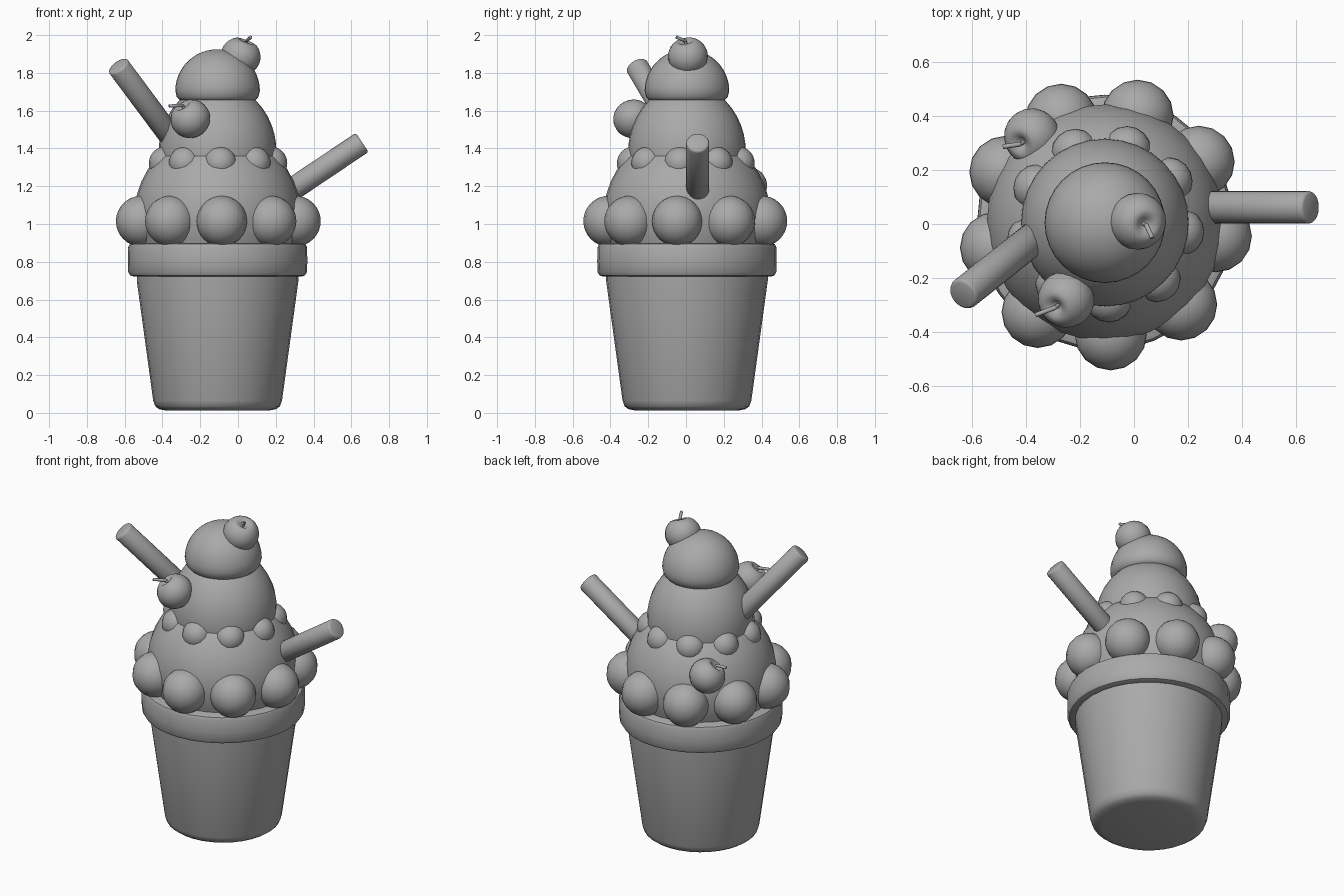
import bpy, bmesh, math
from mathutils import Vector

if "Cube" in bpy.data.objects:
    bpy.data.objects.remove(bpy.data.objects["Cube"])

CX, CY = -0.108, 0.005          # axis of the cup
grey = bpy.data.materials.new("plain grey")
grey.diffuse_color = (0.4, 0.4, 0.4, 1)
grey.use_nodes = True
grey.node_tree.nodes["Principled BSDF"].inputs["Base Color"].default_value = grey.diffuse_color


def finish(name, bm, angle=40):
    bmesh.ops.recalc_face_normals(bm, faces=bm.faces)
    me = bpy.data.meshes.new(name)
    bm.to_mesh(me)
    bm.free()
    ob = bpy.data.objects.new(name, me)
    bpy.context.collection.objects.link(ob)
    me.materials.append(grey)
    bpy.ops.object.select_all(action='DESELECT')
    ob.select_set(True)
    bpy.context.view_layer.objects.active = ob
    bpy.ops.object.shade_smooth_by_angle(angle=math.radians(angle))
    return ob


def lathe(name, profile, loc, axis=(0, 0, 1), seg=32, angle=40):
    """Turn (radius, height) points, bottom to top, about an axis."""
    bm = bmesh.new()
    rot = Vector((0, 0, 1)).rotation_difference(Vector(axis))
    loc = Vector(loc)
    rings = []
    for r, z in profile:
        if r < 1e-5:
            rings.append([bm.verts.new(loc + rot @ Vector((0, 0, z)))])
        else:
            rings.append([bm.verts.new(loc + rot @ Vector((
                r * math.cos(2 * math.pi * i / seg),
                r * math.sin(2 * math.pi * i / seg), z))) for i in range(seg)])
    for a, b in zip(rings, rings[1:]):
        for i in range(seg):
            j = (i + 1) % seg
            quad = [a[i % len(a)], a[j % len(a)], b[j % len(b)], b[i % len(b)]]
            bm.faces.new(list(dict.fromkeys(quad)))
    return finish(name, bm, angle)


def arc(r, h, z0, start, end=90, n=12):
    """Part of an ellipse from a start angle up to an end angle."""
    pts = []
    for k in range(n + 1):
        a = math.radians(start + (end - start) * k / n)
        pts.append((max(0, r * math.cos(a)), z0 + h * math.sin(a)))
    return pts


def rod(name, a, b, r, bevel, seg=20):
    a, b = Vector(a), Vector(b)
    n = (b - a).length
    lathe(name, [(0, 0), (r - bevel, 0), (r, bevel), (r, n - bevel),
                 (r - bevel * 0.3, n - bevel * 0.3), (r - bevel, n), (0, n)],
          a, b - a, seg, 50)


# Cup with a thick rounded rim
lathe("cup", [(0, 0.012), (0.27, 0.012), (0.31, 0.02), (0.33, 0.035), (0.341, 0.065),
              (0.428, 0.70), (0.428, 0.76)], (CX, CY, 0))
lathe("cup_rim", [(0, 0.722), (0.445, 0.722), (0.463, 0.728), (0.473, 0.745), (0.475, 0.80),
                  (0.474, 0.875), (0.466, 0.893), (0.45, 0.90), (0, 0.90)], (CX, CY, 0))

# Three stacked scoops
lathe("lower_scoop", [(0, 0.87)] + arc(0.44, 0.44, 1.05, -24), (CX, CY, 0))
lathe("middle_scoop", [(0, 1.31)] + arc(0.312, 0.36, 1.38, -10), (CX, CY, 0))
lathe("upper_scoop", [(0, 1.645), (0.17, 1.647), (0.2, 1.655), (0.216, 1.672)]
      + arc(0.224, 0.22, 1.705, 0), (CX, CY, 0))

# Two rings of nine balls around the scoops
for name, ring, r, z in (("large_ball", 0.415, 0.134, 1.015),
                         ("small_ball", 0.283, 0.088, 1.322)):
    for k in range(9):
        a = math.radians(-87 + 40 * k)
        lathe(f"{name}_{k + 1}", arc(r, r, 0, -90, 90, 16),
              (CX + ring * math.cos(a), CY + ring * math.sin(a), z), seg=16)

# Wafer sticks
rod("right_wafer", (0.17, 0.062, 1.105), (0.657, 0.062, 1.432), 0.061, 0.012)
rod("left_wafer", (-0.28, 0.02, 1.36), (-0.636, -0.262, 1.838), 0.061, 0.012)


# Cherries with a dimple and a bent stem
def cherry(name, c, axis, tip, r=0.106):
    prof = []
    for k in range(17):
        t = math.pi * k / 16
        x = r * math.sin(t)
        z = -r * 0.95 * math.cos(t)
        if z > 0:
            z -= 0.045 * math.exp(-(x / 0.03) ** 2)
        prof.append((max(x, 0) if 0 < k < 16 else 0, z))
    lathe(name, prof, c, axis, 20, 60)
    up = Vector(axis).normalized()
    start = Vector(c) + up * 0.045
    mid = Vector(c) + up * 0.088
    rod(name + "_stem_base", start, mid, 0.008, 0.002, 8)
    rod(name + "_stem", mid - (Vector(tip) - mid) * 0.08, tip, 0.009, 0.002, 8)


cherry("top_cherry", (0.014, 0.01, 1.888), (0.35, -0.15, 0.9), (0.068, -0.052, 1.99))
cherry("front_cherry", (-0.252, -0.28, 1.557), (-0.45, -0.33, 0.75), (-0.366, -0.338, 1.625))
cherry("back_cherry", (-0.378, 0.324, 1.2), (-0.5, -0.3, 0.75), (-0.487, 0.287, 1.266))
